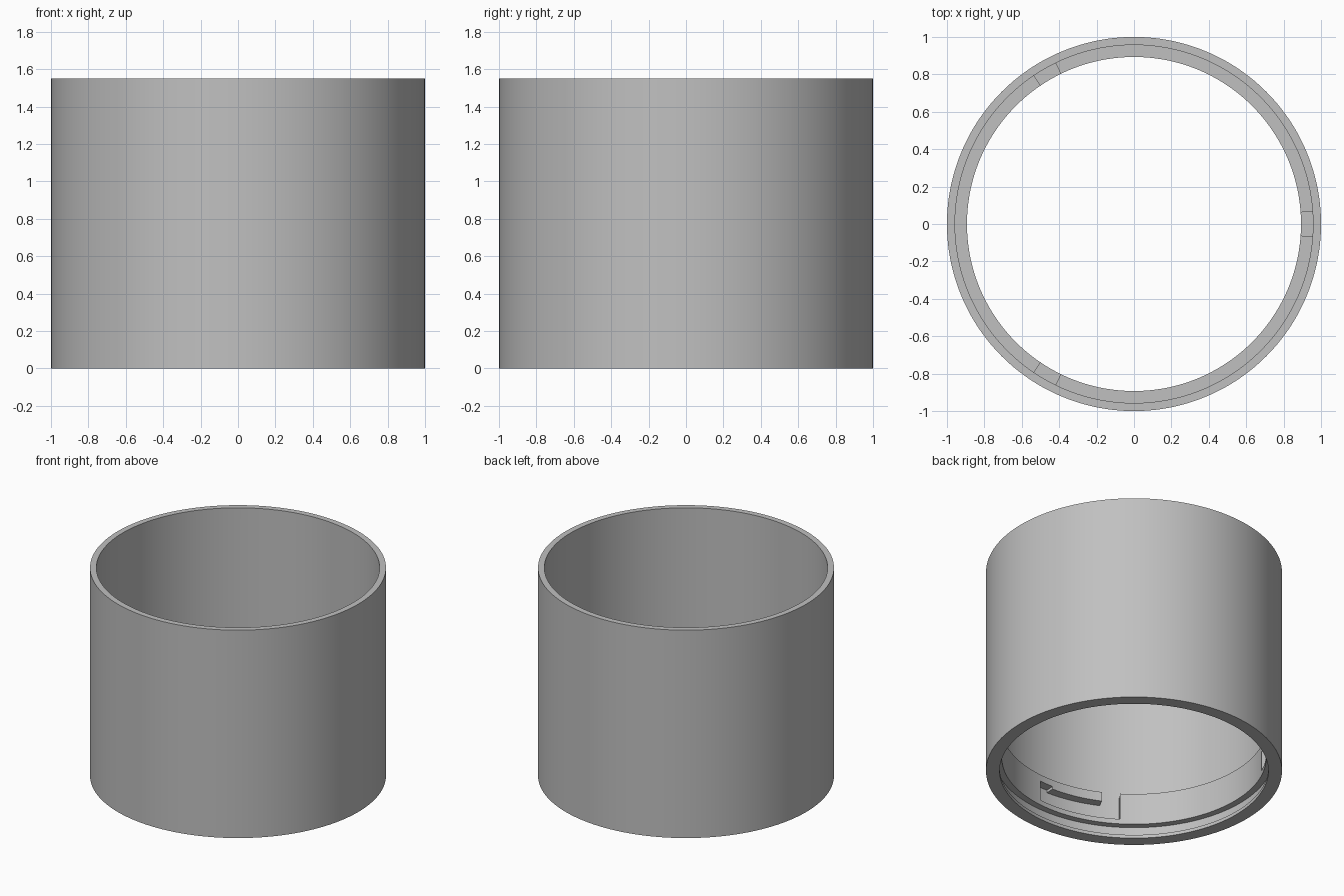
import bpy
import bmesh
from math import sin, cos, radians

cube = bpy.data.objects.get("Cube")
if cube:
    bpy.data.objects.remove(cube, do_unlink=True)

grey = bpy.data.materials.new("plain_grey")
grey.use_nodes = True
colour = (0.53, 0.53, 0.53, 1)
grey.diffuse_color = colour
grey.node_tree.nodes["Principled BSDF"].inputs["Base Color"].default_value = colour

SEGMENTS = 360            # one per degree
R_WALL, R_RING = 0.957, 0.893
LEVELS = [0.137, 0.265, 0.285, 0.335]   # slot floor, slot roof, pocket roof, ring top

bm = bmesh.new()


def quad(*points):
    """Add a face from (radius, degree, height) points."""
    bm.faces.new([bm.verts.new((r * cos(radians(a)), r * sin(radians(a)), z))
                  for r, a, z in points])


def filled(degree, layer):
    """Whether the bayonet ring is solid at this degree and layer."""
    if layer < 0:
        return True
    if layer >= len(LEVELS) - 1:
        return False
    a = (degree + 4) % 120
    if a < 8:                 # entry notch, open at the top
        return False
    if a < 32:                # slot the pin turns along
        return layer >= 1
    if a < 39:                # locking pocket at the slot's end
        return layer >= 2
    return True


# Sleeve: wall, rim, foot lip and the groove under the ring
profile = [(R_WALL, LEVELS[-1]), (R_WALL, 1.55), (1, 1.55), (1, 0), (0.908, 0),
           (0.908, 0.025), (0.94, 0.025), (0.94, 0.1), (R_RING, 0.1), (R_RING, LEVELS[0])]
for d in range(SEGMENTS):
    for (r0, z0), (r1, z1) in zip(profile, profile[1:]):
        quad((r0, d, z0), (r0, d + 1, z0), (r1, d + 1, z1), (r1, d, z1))

# Bayonet ring: three notches, each with a slot and a pocket
for d in range(SEGMENTS):
    for k, (z0, z1) in enumerate(zip(LEVELS, LEVELS[1:])):
        r = R_RING if filled(d, k) else R_WALL
        quad((r, d, z0), (r, d + 1, z0), (r, d + 1, z1), (r, d, z1))
        if filled(d, k) != filled(d - 1, k):
            quad((R_RING, d, z0), (R_WALL, d, z0), (R_WALL, d, z1), (R_RING, d, z1))
    for k, z in enumerate(LEVELS):
        if filled(d, k) != filled(d, k - 1):
            quad((R_RING, d, z), (R_WALL, d, z), (R_WALL, d + 1, z), (R_RING, d + 1, z))

bmesh.ops.remove_doubles(bm, verts=bm.verts[:], dist=0.0005)
bmesh.ops.recalc_face_normals(bm, faces=bm.faces[:])
mesh = bpy.data.meshes.new("bayonet_sleeve")
bm.to_mesh(mesh)
bm.free()
mesh.materials.append(grey)

sleeve = bpy.data.objects.new("bayonet_sleeve", mesh)
bpy.context.collection.objects.link(sleeve)
bpy.ops.object.select_all(action='DESELECT')
sleeve.select_set(True)
bpy.context.view_layer.objects.active = sleeve
bpy.ops.object.shade_smooth_by_angle(angle=radians(30))
